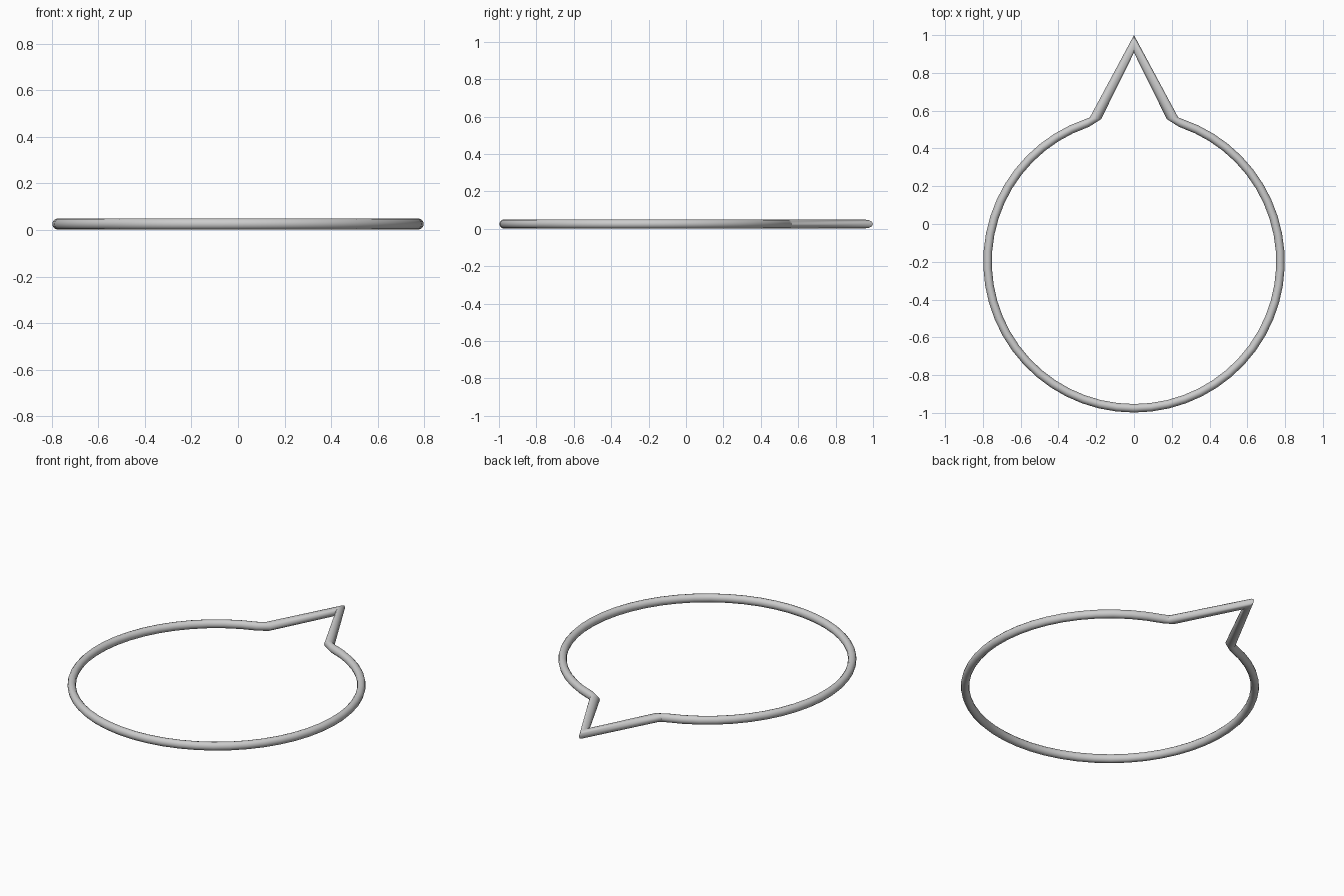
import bpy, bmesh, math
from mathutils import Vector

if "Cube" in bpy.data.objects:
    bpy.data.objects.remove(bpy.data.objects["Cube"])

SIDES = 12          # facets around the tube
ARC_STEPS = 48      # sections along the round part
R_OUT, R_IN, CY = 0.798, 0.753, -0.2
HALF_H = 0.024      # half thickness of the tube in z
ZC = 0.026

# Each section is an (outer, inner) pair of points in plan, swept as an ellipse
sections = [((0, 1.0), (0, 0.907)),            # mitred tip
            ((-0.234, 0.564), (-0.174, 0.555))]  # left root of the point
start, end = math.radians(90 + 18.5), math.radians(450 - 18.5)
for i in range(ARC_STEPS + 1):
    a = start + (end - start) * i / ARC_STEPS
    c, s = math.cos(a), math.sin(a)
    sections.append(((R_OUT * c, CY + R_OUT * s), (R_IN * c, CY + R_IN * s)))
sections.append(((0.234, 0.564), (0.174, 0.555)))  # right root of the point

bm = bmesh.new()
rings = []
for o, n in sections:
    o, n = Vector((*o, ZC)), Vector((*n, ZC))
    mid, half = (o + n) / 2, (o - n) / 2
    ring = []
    for k in range(SIDES):
        t = 2 * math.pi * k / SIDES
        ring.append(bm.verts.new(mid + half * math.cos(t) + Vector((0, 0, HALF_H * math.sin(t)))))
    rings.append(ring)

# Closed loop of quads between neighbouring sections
for i, a in enumerate(rings):
    b = rings[(i + 1) % len(rings)]
    for k in range(SIDES):
        m = (k + 1) % SIDES
        bm.faces.new((a[k], a[m], b[m], b[k]))
bmesh.ops.recalc_face_normals(bm, faces=bm.faces)

mesh = bpy.data.meshes.new("pointed_ring")
bm.to_mesh(mesh)
bm.free()
obj = bpy.data.objects.new("pointed_ring", mesh)
bpy.context.collection.objects.link(obj)
bpy.context.view_layer.objects.active = obj
obj.select_set(True)
bpy.ops.object.shade_smooth_by_angle(angle=math.radians(35))
